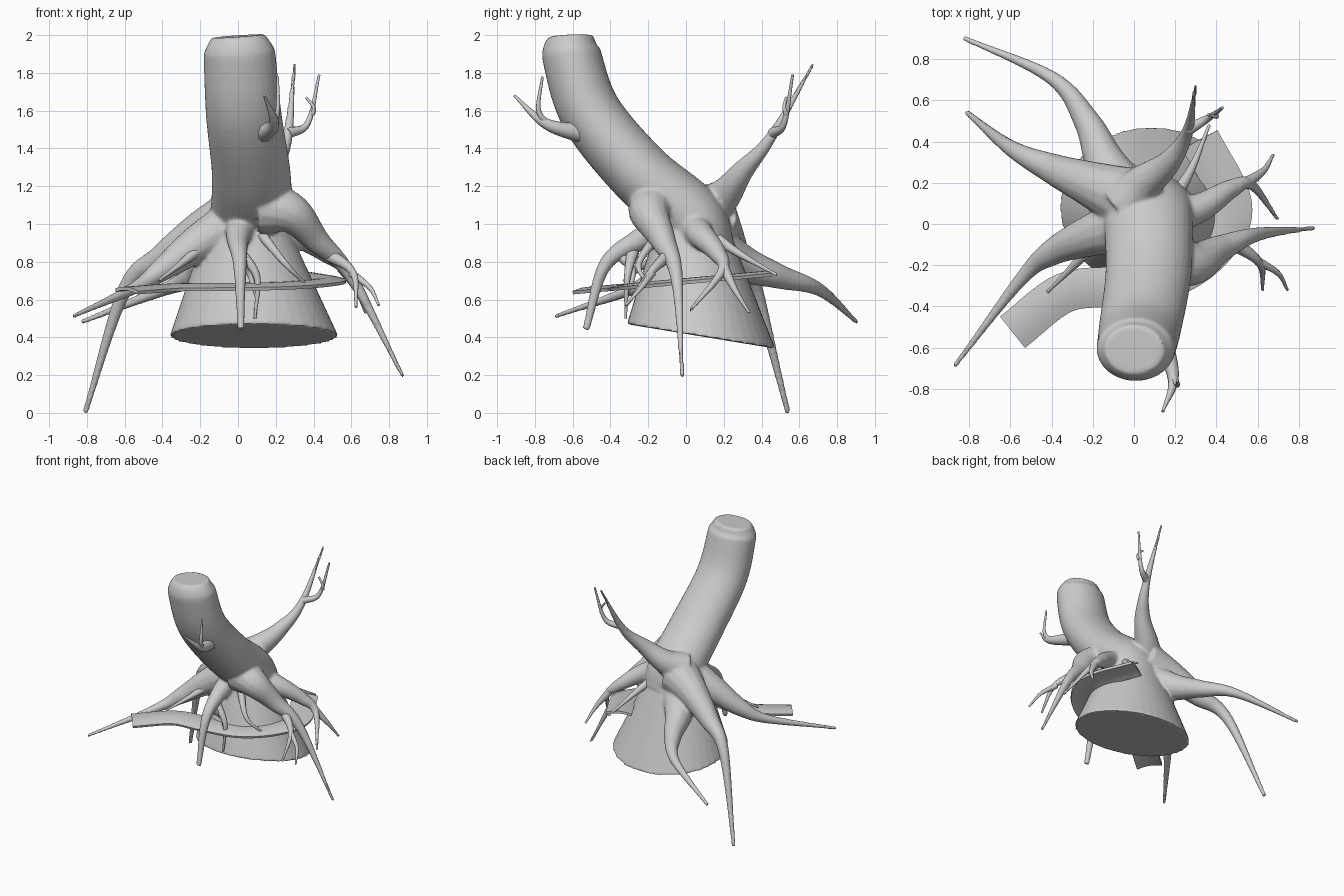
import bpy, bmesh, math
from mathutils import Vector

if "Cube" in bpy.data.objects:
    bpy.data.objects.remove(bpy.data.objects["Cube"])


def spline(pts, steps=8):
    # Catmull-Rom resampling
    P = [Vector(p) for p in pts]
    P = [P[0] * 2 - P[1]] + P + [P[-1] * 2 - P[-2]]
    out = []
    for a, b, c, d in zip(P, P[1:], P[2:], P[3:]):
        for k in range(steps):
            t = k / steps
            out.append(0.5 * (2 * b + (c - a) * t + (2 * a - 5 * b + 4 * c - d) * t * t
                              + (3 * b - a - 3 * c + d) * t ** 3))
    return out + [P[-2]]


def tangent(C, i):
    return (C[min(i + 1, len(C) - 1)] - C[max(i - 1, 0)]).normalized()


def loft(bm, rings):
    # skin closed rings of points and cap both ends
    vs = [[bm.verts.new(p) for p in r] for r in rings]
    n = len(vs[0])
    for a, b in zip(vs, vs[1:]):
        for i in range(n):
            j = (i + 1) % n
            bm.faces.new((a[i], a[j], b[j], b[i]))
    bm.faces.new(vs[0][::-1])
    bm.faces.new(vs[-1])


def tube(bm, pts, radius, sides=14, wide=1.0):
    # round limb along a path; radius is a function of 0..1
    C = spline(pts)
    rings, u, old = [], None, None
    for i, c in enumerate(C):
        t = tangent(C, i)
        u = t.orthogonal().normalized() if u is None else old.rotation_difference(t) @ u
        old, v, r = t, t.cross(u), radius(i / (len(C) - 1))
        ring = []
        for k in range(sides):
            a = 2 * math.pi * k / sides
            o = (u * math.cos(a) + v * math.sin(a)) * r
            o.x *= wide
            ring.append(c + o)
        rings.append(ring)
    loft(bm, rings)


def taper(r0, r1):
    return lambda t: r1 + (r0 - r1) * (1 - t) ** 1.3


def finish(name, bm, mods=()):
    bmesh.ops.recalc_face_normals(bm, faces=bm.faces)
    me = bpy.data.meshes.new(name)
    bm.to_mesh(me)
    bm.free()
    ob = bpy.data.objects.new(name, me)
    bpy.context.collection.objects.link(ob)
    bpy.ops.object.select_all(action='DESELECT')
    bpy.context.view_layer.objects.active = ob
    ob.select_set(True)
    for kind, settings in mods:
        m = ob.modifiers.new(kind, kind)
        for key, val in settings.items():
            setattr(m, key, val)
        bpy.ops.object.modifier_apply(modifier=m.name)
    bpy.ops.object.shade_smooth_by_angle(angle=math.radians(40))


body = bmesh.new()
# leaning main trunk, slightly wider than deep, narrowed at the cut top
tube(body, [(0, -.61, 1.995), (.01, -.6, 1.87), (.03, -.5, 1.58), (.07, -.24, 1.265),
            (.07, .02, 1.04), (.07, .07, .88)],
     lambda t: min(.118 + .25 * t, .15 + .035 * t), 32, 1.22)

# conical base with a tilted flat underside
rings = []
for i in range(15):
    z = .405 + .047 * i
    rx = .447 - .4 * (z - .405)
    ring = []
    for k in range(40):
        a = math.tau * k / 40
        y = .88 * rx * math.sin(a)
        ring.append((.085 - .003 * i + rx * math.cos(a), .08 - .003 * i + y, z - .165 * y))
    rings.append(ring)
loft(body, rings)

# two back left roots
tube(body, [(-.02, .1, .9), (-.14, .3, .79), (-.23, .5, .72), (-.4, .71, .65), (-.83, .905, .48)],
     taper(.14, .014))
tube(body, [(-.02, .12, 1.03), (-.2, .19, .95), (-.4, .27, .82), (-.6, .37, .65), (-.81, .54, 0)],
     taper(.16, .016))
# front left root
tube(body, [(-.02, 0, 1), (-.22, -.06, .89), (-.4, -.14, .76), (-.55, -.27, .66),
            (-.875, -.695, .51)], taper(.14, .013))
# front root
tube(body, [(.02, -.08, 1), (0, -.24, .92), (.01, -.43, .78), (.015, -.53, .44)], taper(.09, .02))
# bulging right root
tube(body, [(.15, -.16, 1.09), (.29, -.19, 1.05), (.42, -.12, .91), (.6, -.05, .72),
            (.875, -.02, .19)], taper(.15, .012))
# back right root
tube(body, [(.12, .02, 1), (.32, .08, .94), (.47, .17, .84), (.57, .19, .75), (.7, .02, .54)],
     taper(.1, .012))
# raised back limb
tube(body, [(-.04, .1, 1.08), (.05, .2, 1.15), (.17, .3, 1.28), (.26, .45, 1.46),
            (.3, .675, 1.85)], taper(.13, .01))
finish("trunk_and_roots", body,
       [('REMESH', dict(mode='VOXEL', voxel_size=.0105)), ('SMOOTH', dict(factor=.5, iterations=7))])


def twigs(name, paths):
    bm = bmesh.new()
    for r, *path in paths:
        tube(bm, path, taper(r, .007), 10)
    finish(name, bm)


twigs("thin_roots", [
    (.035, (0, -.28, .86), (.1, -.31, .72), (.09, -.32, .5)),
    (.03, (.01, -.33, .82), (.06, -.28, .74), (.1, -.32, .6)),
    (.038, (.48, -.09, .84), (.61, -.19, .74), (.625, -.32, .56)),
    (.022, (.6, -.18, .74), (.7, -.24, .66), (.745, -.32, .57)),
    (.03, (.55, .2, .77), (.63, .26, .65), (.675, .335, .53)),
    (.04, (.18, .1, .97), (.28, .27, .85), (.365, .48, .73)),
    (.03, (.12, -.14, .95), (.25, -.25, .79), (.36, -.2, .68)),
    (.035, (-.2, -.1, .87), (-.3, -.21, .79), (-.42, -.33, .7)),
])
twigs("upper_twigs", [
    (.03, (.265, .46, 1.48), (.37, .52, 1.535), (.43, .565, 1.79)),
    (.014, (.395, .53, 1.58), (.4, .52, 1.62), (.36, .53, 1.67)),
    (.06, (.11, -.5, 1.47), (.19, -.74, 1.53), (.14, -.91, 1.68)),
    (.022, (.18, -.71, 1.51), (.21, -.78, 1.6), (.21, -.76, 1.78)),
])

# flat ribbon wrapping round the base, cut square at both ends
bm = bmesh.new()
C = spline([(-.59, -.525), (-.34, -.335), (-.08, -.3), (.2, -.25), (.4, -.1), (.475, .1), (.32, .41)])
rows = []
for i, c in enumerate(C):
    t = tangent(C, i)
    row = []
    for k in range(7):
        s = k / 3 - 1
        x, y = c.x + t.y * s * .095, c.y - t.x * s * .095
        row.append(bm.verts.new((x, y, .705 + .09 * y - .015 * s * s)))
    rows.append(row)
for a, b in zip(rows, rows[1:]):
    for k in range(6):
        bm.faces.new((a[k], a[k + 1], b[k + 1], b[k]))
finish("flat_ribbon_root", bm, [('SOLIDIFY', dict(thickness=.018, offset=0))])
